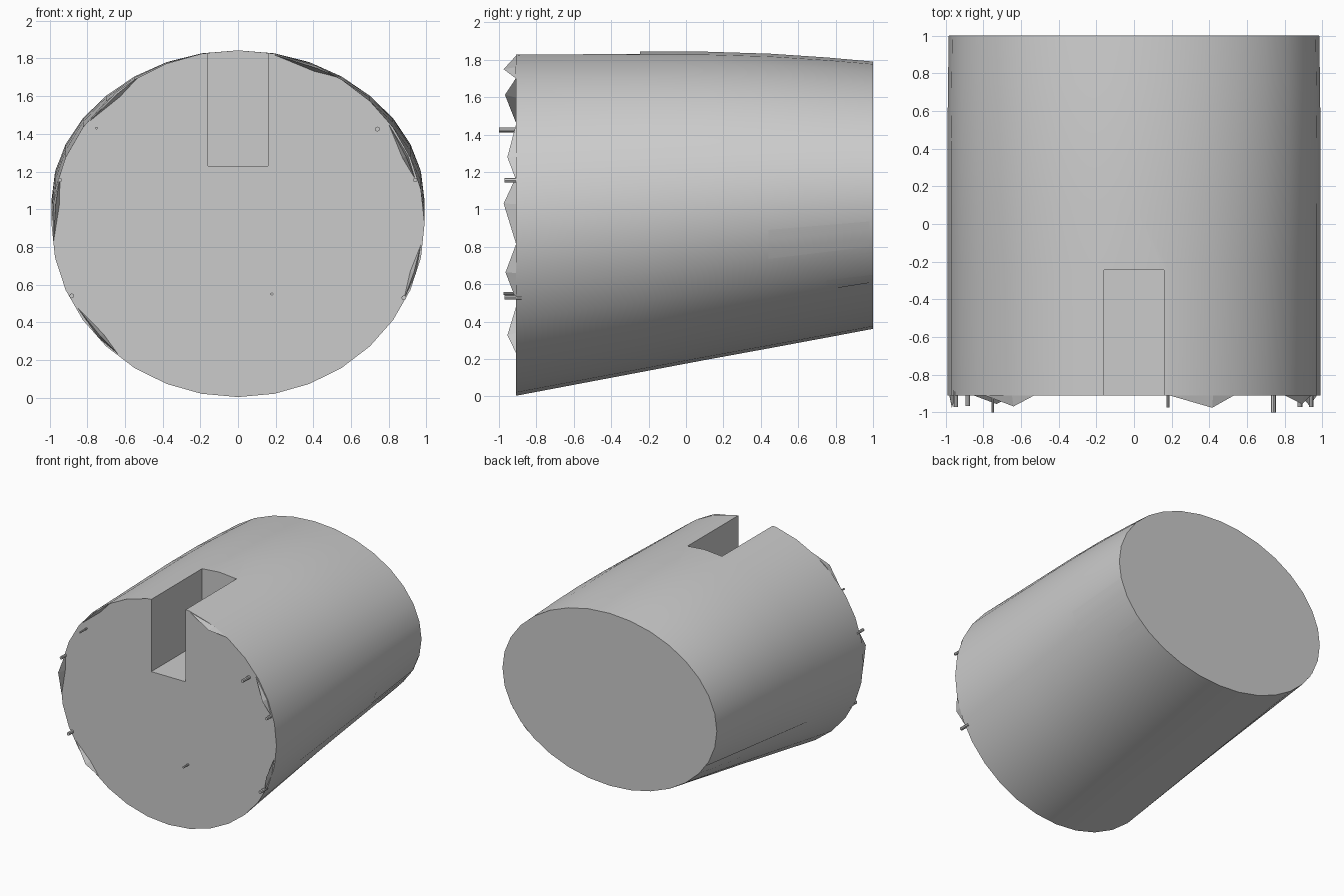
import bpy, bmesh, math
from mathutils import Vector

if "Cube" in bpy.data.objects:
    bpy.data.objects.remove(bpy.data.objects["Cube"])

SIDES = 32
# rings along the length: y, bottom z, top z, half width
RINGS = [(-0.91, 0.003, 1.843, 0.99), (-0.25, 0.128, 1.843, 0.99),
         (0.1, 0.194, 1.843, 0.99), (0.45, 0.258, 1.832, 0.99),
         (0.75, 0.314, 1.812, 0.987), (1.0, 0.361, 1.79, 0.983)]


def ring_at(y):
    for a, b in zip(RINGS, RINGS[1:]):
        if y <= b[0]:
            t = (y - a[0]) / (b[0] - a[0])
            return [p + (q - p) * t for p, q in zip(a, b)]
    return list(RINGS[-1])


def make(name, bm, smooth=False):
    bmesh.ops.recalc_face_normals(bm, faces=bm.faces[:])
    me = bpy.data.meshes.new(name)
    bm.to_mesh(me)
    bm.free()
    ob = bpy.data.objects.new(name, me)
    bpy.context.collection.objects.link(ob)
    if smooth:
        select(ob)
        bpy.ops.object.shade_smooth_by_angle(angle=math.radians(30))
    return ob


def select(ob):
    bpy.ops.object.select_all(action='DESELECT')
    ob.select_set(True)
    bpy.context.view_layer.objects.active = ob


# body: lofted tapering drum with flat ends
bm = bmesh.new()
loops = []
for y, lo, hi, w in RINGS:
    c, h = (lo + hi) / 2, (hi - lo) / 2
    loops.append([bm.verts.new((w * math.sin(a), y, c + h * math.cos(a)))
                  for a in (i * math.tau / SIDES for i in range(SIDES))])
for A, B in zip(loops, loops[1:]):
    for i in range(SIDES):
        j = (i + 1) % SIDES
        bm.faces.new((A[i], A[j], B[j], B[i]))
bm.faces.new(loops[0])
bm.faces.new(loops[-1])
body = make("drum_body", bm)

# slot cut into the top front
bm = bmesh.new()
bmesh.ops.create_cube(bm, size=1)
for v in bm.verts:
    v.co = (v.co.x * 0.316, -1.2 if v.co.y < 0 else -0.245, 1.23 if v.co.z < 0 else 2.2)
cutter = make("slot_cutter", bm)
mod = body.modifiers.new("slot", 'BOOLEAN')
mod.operation = 'DIFFERENCE'
mod.solver = 'EXACT'
mod.object = cutter
select(body)
bpy.ops.object.modifier_apply(modifier=mod.name)
bpy.data.objects.remove(cutter)
bpy.ops.object.shade_smooth_by_angle(angle=math.radians(30))


# splinters round the front rim: start, end, tip y
def splinter(p, q, tip_y, t):
    bm = bmesh.new()
    P, Q = Vector((p[0], 0, p[1])), Vector((q[0], 0, q[1]))
    mid = P.lerp(Q, t)
    out = (mid - Vector((0, 0, 0.92))).normalized()
    a, b, inner, outer, tip = [bm.verts.new(v + Vector((0, y, 0))) for v, y in (
        (P, -0.91), (Q, -0.91), (mid - out * 0.012, -0.91),
        (mid + out * 0.02, -0.91), (mid + out * 0.008, tip_y))]
    for f in ((a, outer, tip), (outer, b, tip), (b, inner, tip), (inner, a, tip),
              (a, inner, b, outer)):
        bm.faces.new(f)
    make("rim_splinter", bm)


for s in [((-0.79, 1.465), (-0.53, 1.70), -0.968, 0.6),
          ((0.19, 1.82), (0.53, 1.70), -0.975, 0.65),
          ((0.80, 1.45), (0.94, 1.16), -0.955, 0.6),
          ((-0.945, 1.17), (-0.98, 0.82), -0.975, 0.4),
          ((0.97, 0.81), (0.88, 0.52), -0.965, 0.5),
          ((-0.85, 0.475), (-0.64, 0.235), -0.955, 0.6)]:
    splinter(*s)

# small pins on the front face: x, z, radius, tip y
for x, z, r, tip in [(-0.75, 1.43, 0.007, -1.0), (0.74, 1.425, 0.013, -1.0),
                     (-0.945, 1.155, 0.012, -0.97), (0.94, 1.155, 0.012, -0.97),
                     (-0.882, 0.54, 0.013, -0.965), (0.88, 0.53, 0.013, -0.97),
                     (0.18, 0.55, 0.008, -0.975)]:
    bpy.ops.mesh.primitive_cylinder_add(vertices=8, radius=r, depth=-0.88 - tip,
                                        location=(x, (tip - 0.88) / 2, z),
                                        rotation=(math.pi / 2, 0, 0))
    bpy.context.object.name = "front_pin"


# thin strips lying on the drum side; z range given at both ends
def side_strip(name, y0, y1, z0, z1, side=1, lift=0.002):
    bm = bmesh.new()
    rows = []
    for i in range(7):
        t = i / 6
        y, lo, hi, w = ring_at(y0 + (y1 - y0) * t)
        c, h = (lo + hi) / 2, (hi - lo) / 2
        row = []
        for k in range(4):
            za = z0[0] + (z0[1] - z0[0]) * k / 3
            zb = z1[0] + (z1[1] - z1[0]) * k / 3
            z = za + (zb - za) * t
            x = w * math.sqrt(max(0, 1 - ((z - c) / h) ** 2)) + lift
            row.append(bm.verts.new((side * x, y, z)))
        rows.append(row)
    for A, B in zip(rows, rows[1:]):
        for k in range(3):
            bm.faces.new((A[k], B[k], B[k + 1], A[k + 1])[::side])
    make(name, bm, True)


for s in (1, -1):
    side_strip("side_seam", -0.5, 1.0, (0.622, 0.626), (0.762, 0.77), s)
side_strip("side_patch", 0.44, 0.98, (0.735, 0.89), (0.80, 0.935))
side_strip("lower_side_patch", 0.75, 1.0, (0.57, 0.62), (0.61, 0.65))
